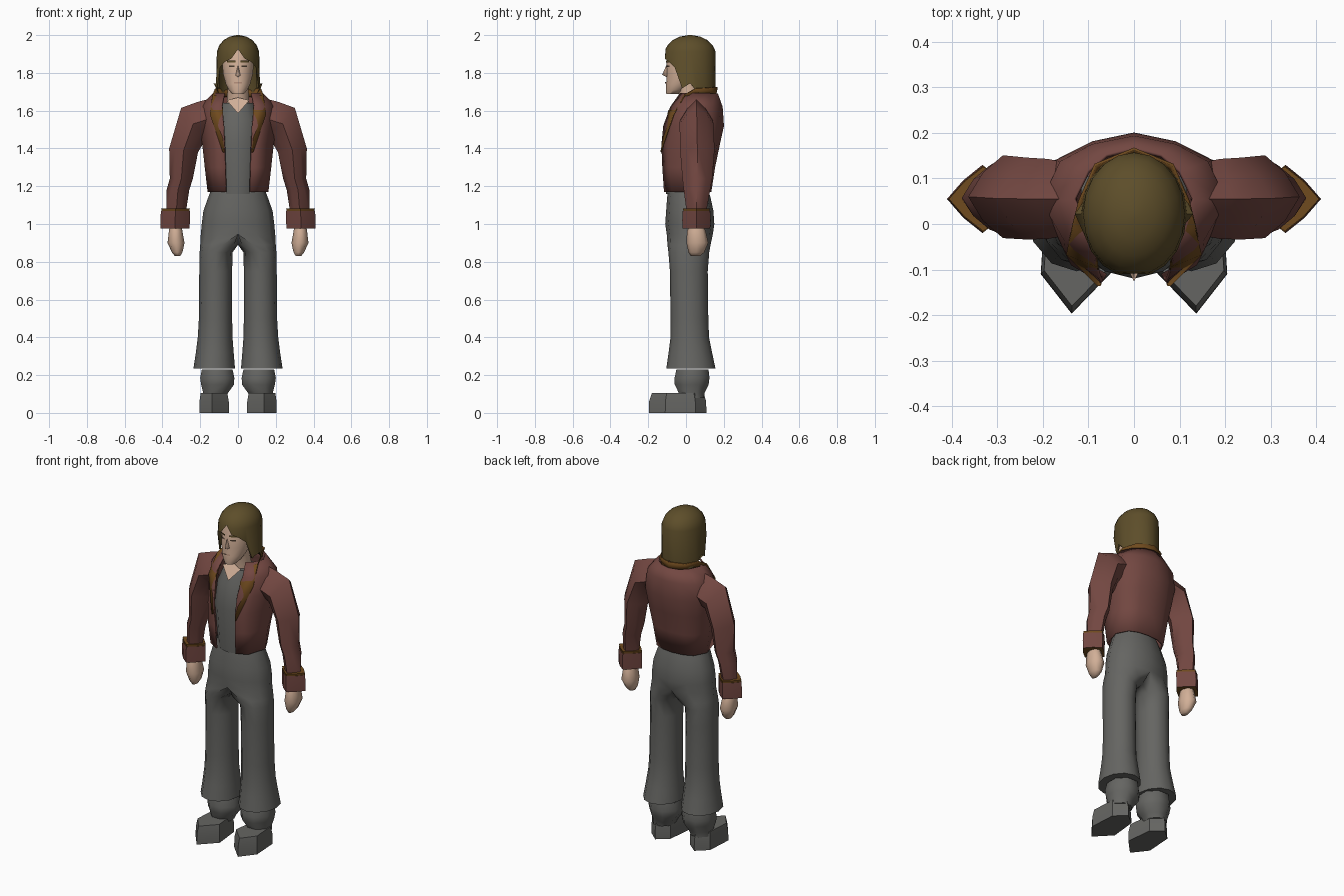
import bpy, bmesh, math
from mathutils import Vector

cube = bpy.data.objects.get("Cube")
if cube:
    bpy.data.objects.remove(cube, do_unlink=True)


def material(name, r, g, b):
    m = bpy.data.materials.new(name)
    m.use_nodes = True
    m.diffuse_color = (r, g, b, 1)
    m.node_tree.nodes["Principled BSDF"].inputs["Base Color"].default_value = (r, g, b, 1)
    return m


JACKET = material("red brown leather", .17, .063, .053)
LAPEL = material("tan leather", .16, .069, .013)
GREY = material("grey cloth", .13, .13, .122)
SKIN = material("skin", .64, .43, .31)
HAIR = material("brown hair", .11, .076, .023)
DARK = material("dark eyes", .06, .04, .025)
LIPS = material("lips", .47, .28, .2)


def finish(name, bm, mats, angle=50):
    bmesh.ops.recalc_face_normals(bm, faces=bm.faces)
    mesh = bpy.data.meshes.new(name)
    bm.to_mesh(mesh)
    bm.free()
    obj = bpy.data.objects.new(name, mesh)
    bpy.context.collection.objects.link(obj)
    for m in mats:
        mesh.materials.append(m)
    bpy.ops.object.select_all(action='DESELECT')
    obj.select_set(True)
    bpy.context.view_layer.objects.active = obj
    bpy.ops.object.shade_smooth_by_angle(angle=math.radians(angle))
    return obj


def skin_rows(rows, closed):
    """Join successive rows of points with quads."""
    bm = bmesh.new()
    grid = [[bm.verts.new(p) for p in row] for row in rows]
    count = len(rows[0])
    for a, b in zip(grid, grid[1:]):
        for i in range(count if closed else count - 1):
            j = (i + 1) % count
            bm.faces.new((a[i], a[j], b[j], b[i]))
    return bm, grid


def ring_points(ring, sides, side=1, turn=0, pinch=1):
    """A ring is (x, y, z, radius x, radius y, optional tilt); pinch pulls in every second point."""
    x, y, z, rx, ry, *tilt = ring
    t = math.radians(tilt[0]) if tilt else 0
    row = []
    for i in range(sides):
        a = math.tau * (i + turn) / sides
        k = pinch if i % 2 else 1
        c = k * rx * math.cos(a)
        row.append((side * (x + c * math.cos(t)), y + k * ry * math.sin(a), z + c * math.sin(t)))
    return row


def loft(name, rings, mat, sides=8, side=1, turn=0, cap_mat=None, pinch=1):
    bm, grid = skin_rows([ring_points(r, sides, side, turn, pinch) for r in rings], True)
    for ring in (grid[0], grid[-1]):
        bm.faces.new(ring).material_index = 1 if cap_mat else 0
    return finish(name, bm, [mat] + ([cap_mat] if cap_mat else []), 60)


def mirror(obj):
    mod = obj.modifiers.new("mirror", 'MIRROR')
    mod.use_clip = True


def mirrored_sheet(name, rows, mat, thickness):
    bm, _ = skin_rows(rows, False)
    obj = finish(name, bm, [mat])
    mirror(obj)
    solid = obj.modifiers.new("thickness", 'SOLIDIFY')
    solid.thickness = thickness
    solid.offset = 0


# Trousers: half a seat flowing into one leg, mirrored on the middle
trousers = [(0, .01, 1.2, .135, .1), (0, .015, 1.14, .158, .115), (0, .02, 1.07, .183, .125),
            (0, .02, 1.0, .192, .13), (0, .02, .945, .197, .122), (.08, .016, .89, .12, .114),
            (.116, .015, .85, .087, .108), (.118, .015, .75, .087, .1), (.119, .018, .5, .088, .1),
            (.121, .02, .4, .092, .102), (.123, .023, .32, .1, .115), (.126, .026, .235, .11, .13)]
rows = [[(max(0, x), y, z) for x, y, z in ring_points(r, 12)] for r in trousers]
bm, grid = skin_rows(rows, True)
bm.faces.new(grid[-1])
inner = [f for f in bm.faces if all(v.co.x < .0001 for v in f.verts)]
bmesh.ops.delete(bm, geom=inner, context='FACES')
mirror(finish("trousers", bm, [GREY]))

# Shirt, neck and open neckline
loft("shirt", [(0, 0, 1.16, .11, .105), (0, 0, 1.42, .13, .12), (0, .01, 1.55, .12, .11),
               (0, .02, 1.64, .085, .08)], GREY, 12)
loft("neck", [(0, .03, 1.58, .065, .065), (0, .025, 1.66, .058, .058), (0, .0, 1.75, .055, .06)], SKIN, 10)
bm = bmesh.new()
bm.faces.new([bm.verts.new(p) for p in ((-.06, -.06, 1.655), (0, -.094, 1.585), (.06, -.06, 1.655), (0, -.04, 1.67))])
finish("open_neckline", bm, [SKIN])

# Jacket body, open at the front
jacket = [
    (1.17, ((.062, -.113), (.125, -.075), (.157, .03), (.12, .1), (.07, .122), (0, .13))),
    (1.30, ((.066, -.122), (.135, -.085), (.172, .03), (.135, .115), (.08, .14), (0, .15))),
    (1.42, ((.07, -.127), (.135, -.088), (.185, .03), (.155, .128), (.09, .16), (0, .175))),
    (1.52, ((.075, -.117), (.148, -.062), (.2, .045), (.17, .138), (.09, .178), (0, .197))),
    (1.62, ((.085, -.08), (.15, -.035), (.2, .05), (.16, .135), (.09, .172), (0, .19))),
    (1.69, ((.07, -.03), (.1, -.01), (.13, .055), (.1, .115), (.06, .15), (0, .165))),
]
mirrored_sheet("jacket_body", [[(x, y, z) for x, y in row] for z, row in jacket], JACKET, .008)

# Standing collar running down into pointed lapels
collar = [((0, .155, 1.67), (0, .165, 1.725)), ((.078, .115, 1.675), (.085, .13, 1.722)),
          ((.105, .05, 1.675), (.12, .05, 1.717)), ((.085, -.025, 1.665), (.135, -.005, 1.685)),
          ((.08, -.092, 1.6), (.148, -.065, 1.58)), ((.072, -.133, 1.38), (.08, -.133, 1.38))]
mirrored_sheet("collar_and_lapels", collar, LAPEL, .006)

# Limbs
for label, s in (("left", 1), ("right", -1)):
    loft(label + "_sleeve", [(.12, .055, 1.57, .1, .075, 87), (.19, .055, 1.545, .104, .088, 76),
                             (.237, .056, 1.53, .106, .09, 53), (.288, .06, 1.39, .077, .091, 8),
                             (.3, .06, 1.24, .061, .079), (.318, .058, 1.18, .06, .07),
                             (.328, .055, 1.05, .05, .05)], JACKET, 8, s, 0, None, .82)
    loft(label + "_cuff_lining", [(.331, .055, 1.05, .07, .065), (.331, .055, 1.082, .076, .071)], LAPEL, 8, s, 0, None, .77)
    loft(label + "_cuff", [(.331, .055, 1.07, .077, .073), (.333, .055, 1.02, .078, .075),
                           (.333, .055, .975, .077, .073)], JACKET, 8, s, 0, LAPEL, .77)
    loft(label + "_hand", [(.33, .055, 1.0, .03, .035), (.33, .055, .96, .036, .05),
                           (.328, .06, .9, .045, .058), (.322, .055, .85, .028, .042),
                           (.32, .05, .83, .014, .024)], SKIN, 8, s)
    loft(label + "_boot_ankle", [(.11, .034, .23, .088, .092), (.11, .032, .185, .098, .1),
                                 (.108, .03, .15, .094, .097), (.118, .03, .108, .072, .075),
                                 (.125, .03, .08, .065, .07)], GREY, 8, s, .5)
    # Pointed shoe, slightly tapered toward its top
    plan = [(.137, -.197), (.205, -.11), (.195, .05), (.13, .108), (.065, .055), (.048, -.105)]
    mid = Vector((.13, -.03))
    rows = []
    for z, k in ((0, 1), (.06, .99), (.105, .9)):
        rows.append([(s * p.x, p.y, z) for p in (mid + (Vector(q) - mid) * k for q in plan)])
    bm, grid = skin_rows(rows, True)
    bm.faces.new(grid[0])
    bm.faces.new(grid[-1])
    finish(label + "_shoe", bm, [GREY], 35)

# Head with nose
loft("head", [(0, -.07, 1.688, .032, .034), (0, -.055, 1.71, .05, .052), (0, -.035, 1.74, .066, .07),
              (0, -.008, 1.79, .08, .095), (0, 0, 1.85, .086, .103), (0, .01, 1.93, .08, .09)], SKIN, 14, 1, .5)
bm = bmesh.new()
bridge, tip, base, left, right = [bm.verts.new(p) for p in (
    (0, -.1, 1.85), (0, -.126, 1.79), (0, -.096, 1.775), (.016, -.094, 1.785), (-.016, -.094, 1.785))]
for f in ((bridge, left, tip), (bridge, tip, right), (tip, left, base), (tip, base, right)):
    bm.faces.new(f)
finish("nose", bm, [SKIN], 80)


def face_plate(name, x0, x1, z0, z1, rx, ry, cy, mat):
    """Thin patch that follows the curve of the face."""
    xs = [x0 + (x1 - x0) * i / 4 for i in range(5)]
    rows = [[(x, cy - .002 - ry * math.sqrt(1 - (x / rx) ** 2), z) for x in xs] for z in (z0, z1)]
    bm, _ = skin_rows(rows, False)
    finish(name, bm, [mat])


for label, s in (("left", 1), ("right", -1)):
    face_plate(label + "_eye", s * .018, s * .048, 1.832, 1.84, .086, .103, 0, DARK)
    face_plate(label + "_eyebrow", s * .014, s * .058, 1.856, 1.866, .086, .104, 0, HAIR)
face_plate("mouth", -.022, .022, 1.745, 1.751, .068, .076, -.032, LIPS)

# Hair: a dome whose lower edge follows a ragged hemline, parted at the front
hem = [1.925, 1.875, 1.86, 1.83, 1.72, 1.745, 1.695, 1.68, 1.7, 1.7, 1.73]
flare = {4: .9, 5: 1.12, 6: .93, 7: .95}
crown, top, steps = 1.86, 2.0, 7
rows = []
for r in range(steps + 1):
    row = []
    for i in range(20):
        k = min(i, 20 - i)
        a = math.tau * i / 20
        if r < 5:
            lift = math.sin(math.radians(86 - 16 * r))
            z = max(crown + (top - crown) * lift, hem[k])
        else:
            z = min(hem[k], crown + (hem[k] - crown) * (r - 4) / 3) if hem[k] < crown else hem[k]
        h = max(0, (z - crown) / (top - crown))
        size = math.sqrt(1 - h ** 2.7)
        if r == steps:
            size *= flare.get(k, 1)
        tuck = .008 * max(0, crown - z) / .18 * max(0, -math.cos(a))
        row.append((.116 * size * math.sin(a), .022 - (.14 * size - tuck) * math.cos(a), z))
    rows.append(row)
bm, grid = skin_rows(rows, True)
bm.faces.new(grid[0])
bmesh.ops.remove_doubles(bm, verts=bm.verts, dist=.0005)
finish("hair", bm, [HAIR])
